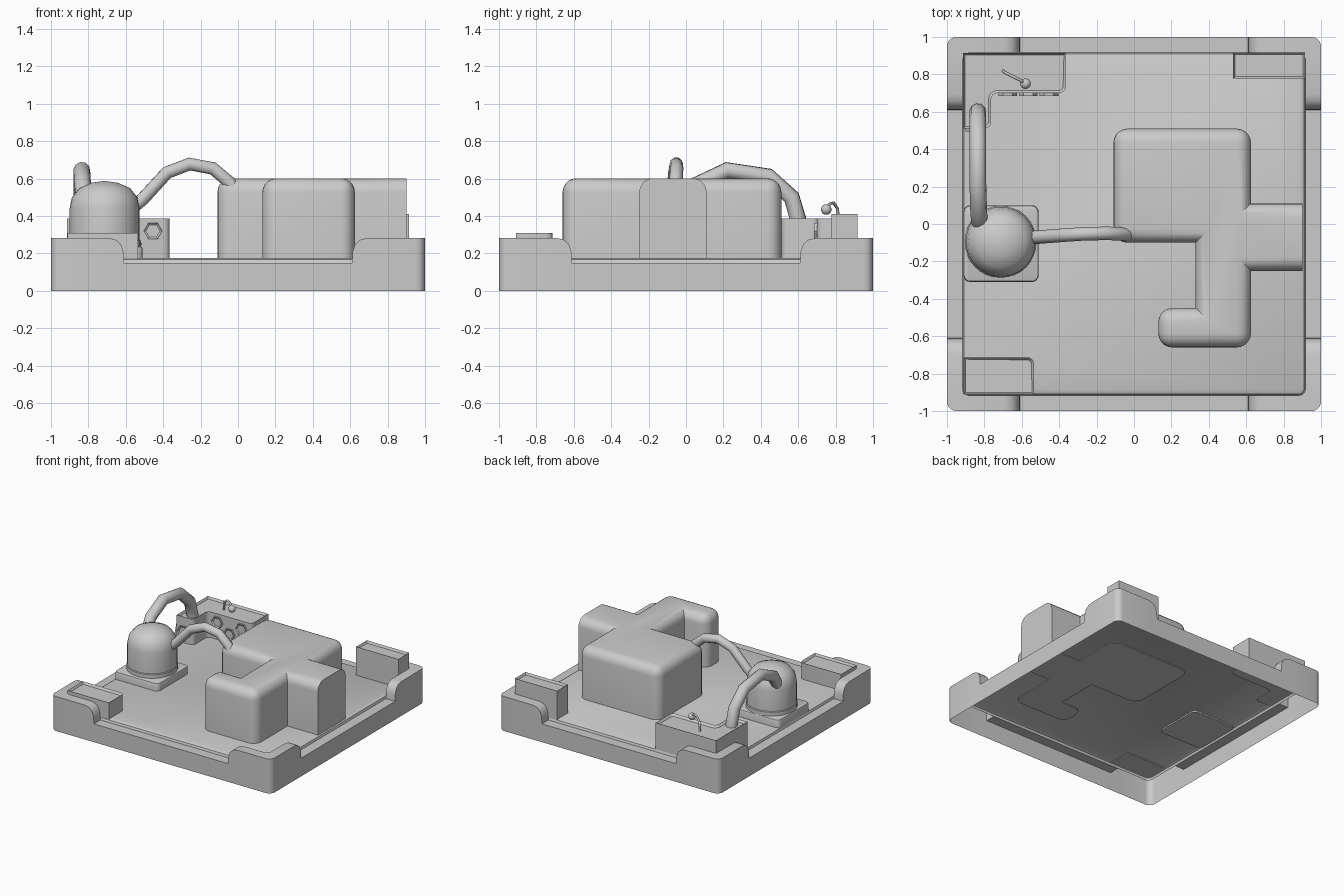
import bpy, bmesh, math
from mathutils import Vector, Matrix

if "Cube" in bpy.data.objects:
    bpy.data.objects.remove(bpy.data.objects["Cube"])


def finish(name, bm, angle=35):
    bmesh.ops.remove_doubles(bm, verts=bm.verts, dist=0.0002)
    bmesh.ops.recalc_face_normals(bm, faces=bm.faces)
    me = bpy.data.meshes.new(name)
    bm.to_mesh(me)
    bm.free()
    ob = bpy.data.objects.new(name, me)
    bpy.context.collection.objects.link(ob)
    bpy.ops.object.select_all(action='DESELECT')
    ob.select_set(True)
    bpy.context.view_layer.objects.active = ob
    bpy.ops.object.shade_smooth_by_angle(angle=math.radians(angle))
    return ob


def prism(pts, z0, z1):
    bm = bmesh.new()
    f = bm.faces.new([bm.verts.new((x, y, z0)) for x, y in pts])
    up = bmesh.ops.extrude_face_region(bm, geom=[f])['geom']
    for v in up:
        if isinstance(v, bmesh.types.BMVert):
            v.co.z = z1
    bmesh.ops.recalc_face_normals(bm, faces=bm.faces)
    return bm


def upright(e):
    a, b = e.verts
    return abs(a.co.z - b.co.z) > 0.01


def bevel(bm, edges, w, seg):
    bmesh.ops.bevel(bm, geom=edges, offset=w, offset_type='OFFSET', segments=seg,
                    profile=0.5, affect='EDGES', clamp_overlap=True)


def rect(x0, x1, y0, y1):
    return [(x0, y0), (x1, y0), (x1, y1), (x0, y1)]


# box with a shallow recessed top
def tray_box(name, pts, z0, z1, round_at=()):
    bm = prism(pts, z0, z1)
    sel = [e for e in bm.edges if upright(e) and
           any((e.verts[0].co.xy - Vector(p)).length < 0.01 for p in round_at)]
    if sel:
        bevel(bm, sel, 0.035, 4)
    top = max(bm.faces, key=lambda f: f.calc_center_median().z)
    bmesh.ops.inset_region(bm, faces=[top], thickness=0.014)
    for v in top.verts:
        v.co.z -= 0.018
    return finish(name, bm)


def tube(name, pts, r):
    cu = bpy.data.curves.new(name, 'CURVE')
    cu.dimensions = '3D'
    cu.bevel_depth = r
    cu.bevel_resolution = 3
    cu.use_fill_caps = True
    sp = cu.splines.new('POLY')
    sp.points.add(len(pts) - 1)
    for p, c in zip(sp.points, pts):
        p.co = (*c, 1)
    ob = bpy.data.objects.new(name, cu)
    bpy.context.collection.objects.link(ob)


# base tray: open shell with raised corners and dipped sides
LOW, HIGH, FLOOR = 0.15, 0.283, 0.176
half_side = [(-0.695, HIGH), (-0.655, 0.274), (-0.627, 0.25), (-0.612, 0.205), (-0.61, LOW)]
side = half_side + [(-t, h) for t, h in reversed(half_side)]


def ring(bm, half, r, z=None):
    verts = []
    for k in range(4):
        rot = Matrix.Rotation(k * math.pi / 2, 3, 'Z')
        path = [(t, -half, h) for t, h in side]
        for i in range(6):
            a = -math.pi / 2 + i * math.pi / 10
            path.append((half - r + r * math.cos(a), -half + r + r * math.sin(a), HIGH))
        verts += [bm.verts.new(rot @ Vector((x, y, h if z is None else z))) for x, y, h in path]
    return verts


bm = bmesh.new()
loops = [ring(bm, 1, 0.05, 0), ring(bm, 1, 0.05), ring(bm, 0.916, 0.035),
         ring(bm, 0.916, 0.035, LOW), ring(bm, 0.91, 0.03, 0.168), ring(bm, 0.895, 0.02, FLOOR)]
for a, b in zip(loops, loops[1:]):
    n = len(a)
    for i in range(n):
        j = (i + 1) % n
        bm.faces.new((a[i], a[j], b[j], b[i]))
bm.faces.new(loops[-1])
finish("base_tray", bm)

# main soft-edged block with side arm and foot
outline = [(-0.11, -0.1), (0.33, -0.1), (0.33, -0.45), (0.13, -0.45), (0.13, -0.66),
           (0.625, -0.66), (0.625, -0.25), (0.9, -0.25), (0.9, 0.11), (0.625, 0.11),
           (0.625, 0.51), (-0.11, 0.51)]
bm = prism(outline, 0.17, 0.602)
sel = []
for e in bm.edges:
    at_end = all(v.co.x > 0.89 for v in e.verts)
    on_top = all(v.co.z > 0.5 for v in e.verts)
    if not at_end and (on_top or (upright(e) and e.is_convex)):
        sel.append(e)
bevel(bm, sel, 0.075, 5)
finish("main_block", bm)

# domed tank on a square plinth
bm = prism(rect(-0.912, -0.51, -0.31, 0.1), 0.165, 0.24)
bevel(bm, [e for e in bm.edges if upright(e)], 0.035, 4)
bevel(bm, [e for e in bm.edges if all(v.co.z > 0.23 for v in e.verts)], 0.015, 2)
finish("tank_plinth", bm)

bm = bmesh.new()
profile = [(0.192, 0.235), (0.192, 0.27), (0.187, 0.275), (0.187, 0.44), (0.175, 0.5),
           (0.135, 0.55), (0.07, 0.578), (0, 0.588)]
c = Vector((-0.713, -0.095, 0))
vs = [bm.verts.new(c + Vector((r, 0, z))) for r, z in profile]
es = [bm.edges.new(p) for p in zip(vs, vs[1:])]
bmesh.ops.spin(bm, geom=vs + es, cent=c, axis=(0, 0, 1), angle=math.tau, steps=32)
finish("domed_tank", bm)

# hoses
tube("hose_to_block", [(-0.57, -0.075, 0.44), (-0.51, -0.07, 0.49), (-0.38, -0.06, 0.632),
                       (-0.26, -0.052, 0.678), (-0.135, -0.05, 0.655), (-0.045, -0.055, 0.58),
                       (-0.01, -0.06, 0.51)], 0.036)
tube("hose_to_panel", [(-0.82, -0.01, 0.46), (-0.83, 0.05, 0.565), (-0.835, 0.22, 0.645),
                       (-0.835, 0.44, 0.612), (-0.835, 0.565, 0.5), (-0.835, 0.6, 0.38),
                       (-0.835, 0.6, 0.32)], 0.045)

# corner boxes and L-shaped control panel
tray_box("front_left_box", rect(-0.912, -0.535, -0.91, -0.713), 0.17, 0.31, [(-0.535, -0.713)])
tray_box("back_right_box", rect(0.53, 0.914, 0.778, 0.916), 0.17, 0.41)
tray_box("control_panel", [(-0.914, 0.51), (-0.765, 0.51), (-0.765, 0.7), (-0.365, 0.7),
                           (-0.365, 0.914), (-0.914, 0.914)], 0.17, 0.388,
         [(-0.365, 0.7), (-0.765, 0.51), (-0.765, 0.7)])

# hexagonal knobs with a recessed face
for i, (x, y, z) in enumerate([(-0.675, 0.7, 0.32), (-0.565, 0.7, 0.25),
                               (-0.455, 0.7, 0.32), (-0.85, 0.51, 0.27)]):
    bm = bmesh.new()
    m = Matrix.Translation((x, y, z)) @ Matrix.Rotation(math.pi / 2, 4, 'X')
    m = m @ Matrix.Rotation(math.pi / 6, 4, 'Z')
    bmesh.ops.create_cone(bm, cap_ends=True, segments=6, radius1=0.05, radius2=0.05,
                          depth=0.03, matrix=m)
    face = min(bm.faces, key=lambda f: f.calc_center_median().y)
    bmesh.ops.inset_region(bm, faces=[face], thickness=0.012)
    for v in face.verts:
        v.co.y += 0.008
    finish(f"hex_knob_{i + 1}", bm)

# lever with ball end
tube("lever_rod", [(-0.58, 0.75, 0.44), (-0.61, 0.77, 0.467), (-0.65, 0.79, 0.47),
                   (-0.69, 0.81, 0.44), (-0.7, 0.818, 0.36)], 0.008)
bm = bmesh.new()
bmesh.ops.create_uvsphere(bm, u_segments=16, v_segments=10, radius=0.028,
                          matrix=Matrix.Translation((-0.58, 0.75, 0.435)))
finish("lever_ball", bm, 60)
